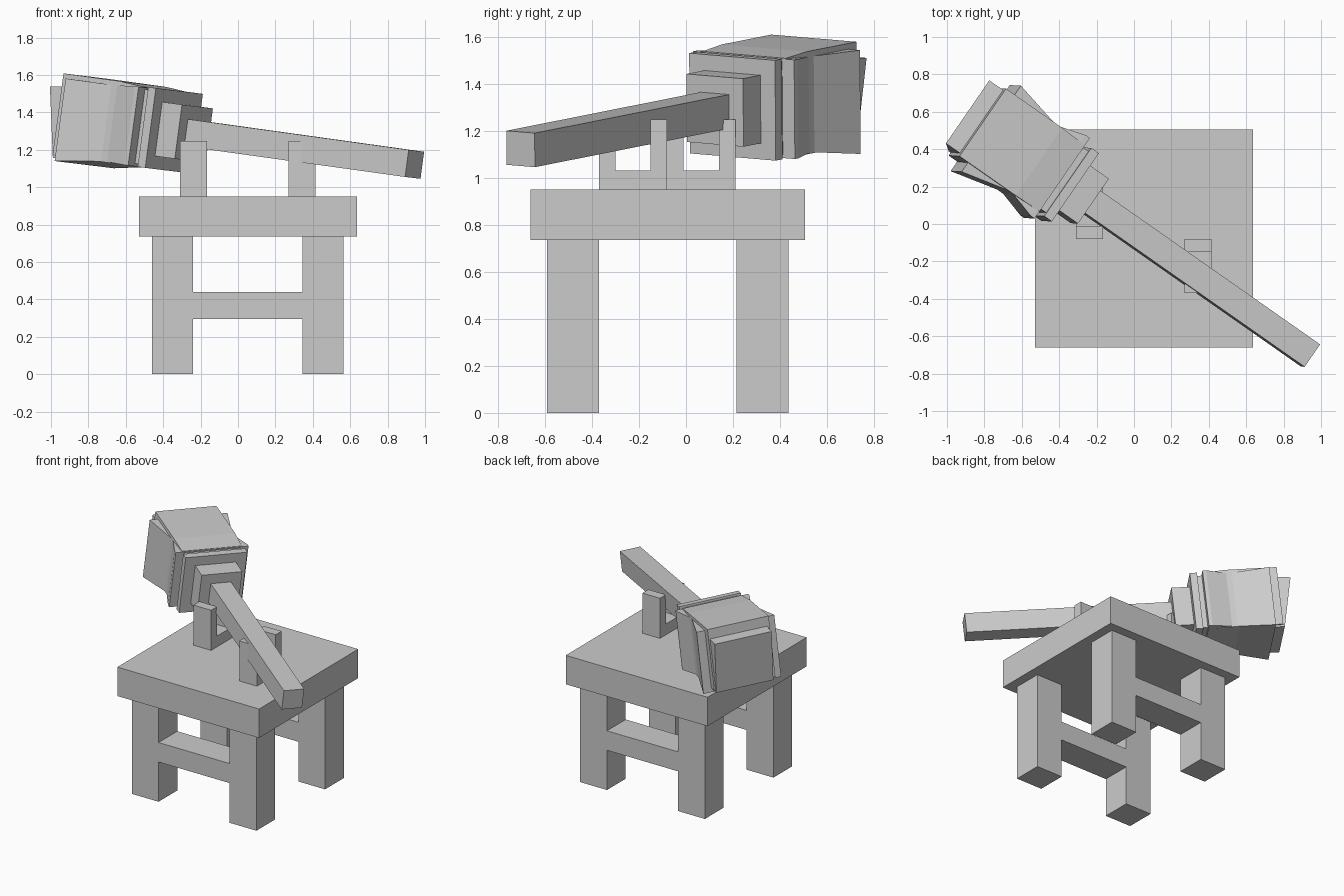
import bpy, bmesh
from math import radians
from mathutils import Matrix, Vector

if "Cube" in bpy.data.objects:
    bpy.data.objects.remove(bpy.data.objects["Cube"], do_unlink=True)

GREY = (0.6, 0.6, 0.6, 1)
mat = bpy.data.materials.new("plain_grey")
mat.use_nodes = True
mat.diffuse_color = GREY
mat.node_tree.nodes["Principled BSDF"].inputs["Base Color"].default_value = GREY


def finish(name, bm, frame=None):
    bmesh.ops.recalc_face_normals(bm, faces=bm.faces)
    mesh = bpy.data.meshes.new(name)
    bm.to_mesh(mesh)
    bm.free()
    mesh.materials.append(mat)
    ob = bpy.data.objects.new(name, mesh)
    if frame:
        ob.matrix_world = frame
    bpy.context.collection.objects.link(ob)
    return ob


def box(name, x, y, z, frame=None):
    bm = bmesh.new()
    bmesh.ops.create_cube(bm, size=1)
    for v in bm.verts:
        v.co = Vector([(a + b) / 2 + c * (b - a) for (a, b), c in zip((x, y, z), v.co)])
    return finish(name, bm, frame)


def prism(name, outline, axis, lo, hi, frame=None):
    """Extrude a 2D outline along the given axis."""
    bm = bmesh.new()

    def point(p, h):
        co = list(p)
        co.insert(axis, h)
        return bm.verts.new(co)

    a, b = [[point(p, h) for p in outline] for h in (lo, hi)]
    bm.faces.new(a)
    bm.faces.new(b[::-1])
    n = len(a)
    for i in range(n):
        j = (i + 1) % n
        bm.faces.new((a[i], a[j], b[j], b[i]))
    return finish(name, bm, frame)


def loft(name, sections, frame):
    """Join rectangular sections (position, half width, bottom, top)."""
    bm = bmesh.new()
    rings = [[bm.verts.new((u, s * w, z)) for s, z in ((-1, lo), (1, lo), (1, hi), (-1, hi))]
             for u, w, lo, hi in sections]
    bm.faces.new(rings[0])
    bm.faces.new(rings[-1])
    for r, q in zip(rings, rings[1:]):
        for i in range(4):
            j = (i + 1) % 4
            bm.faces.new((r[i], r[j], q[j], q[i]))
    return finish(name, bm, frame)


# Table
box("table_top", (-0.53, 0.635), (-0.66, 0.505), (0.735, 0.95))
for yname, y in (("front", (-0.59, -0.37)), ("back", (0.215, 0.435))):
    for xname, x in (("right", (-0.46, -0.24)), ("left", (0.345, 0.565))):
        box(f"{yname}_{xname}_leg", x, y, (0, 0.735))
    box(f"{yname}_crossbar", (-0.24, 0.345), y, (0.295, 0.44))

# U-shaped rests that carry the handle
for name, x, y in (("head_rest", -0.31, -0.08), ("grip_rest", 0.27, -0.37)):
    u = [(0, 0.95), (0.29, 0.95), (0.29, 1.248), (0.22, 1.248),
         (0.22, 1.03), (0.07, 1.03), (0.07, 1.248), (0, 1.248)]
    prism(name, [(y + p, z) for p, z in u], 0, x, x + 0.145)

# Hammer, laid out along its own x axis from the grip end
frame = (Matrix.Translation((0.944, -0.703, 1.122)) @ Matrix.Rotation(radians(-35), 4, "Z")
         @ Matrix.Rotation(radians(6.5), 4, "Y") @ Matrix.Rotation(radians(-4), 4, "X"))


def block(name, u0, u1, w, h):
    box(name, (u0, u1), (-w, w), (-h, h), frame)


block("handle", -1.5, 0, 0.073, 0.073)
block("collar", -1.62, -1.45, 0.146, 0.146)
block("front_plate", -1.63, -1.58, 0.222, 0.215)
block("neck", -1.68, -1.6, 0.2, 0.2)
loft("head_core", [(-2.19, 0.22, -0.215, 0.225), (-1.82, 0.22, -0.215, 0.225),
                   (-1.67, 0.215, -0.215, 0.213)], frame)
loft("flared_cheeks", [(-2.13, 0.28, -0.245, 0.2), (-1.85, 0.215, -0.21, 0.2),
                       (-1.69, 0.262, -0.215, 0.21), (-1.665, 0.262, -0.215, 0.21)], frame)
prism("tilted_end_plate", [(-2.28, 0.145), (-2.2, -0.23), (-2.1, -0.23), (-2.1, 0.165)],
      1, -0.2, 0.21, frame)
